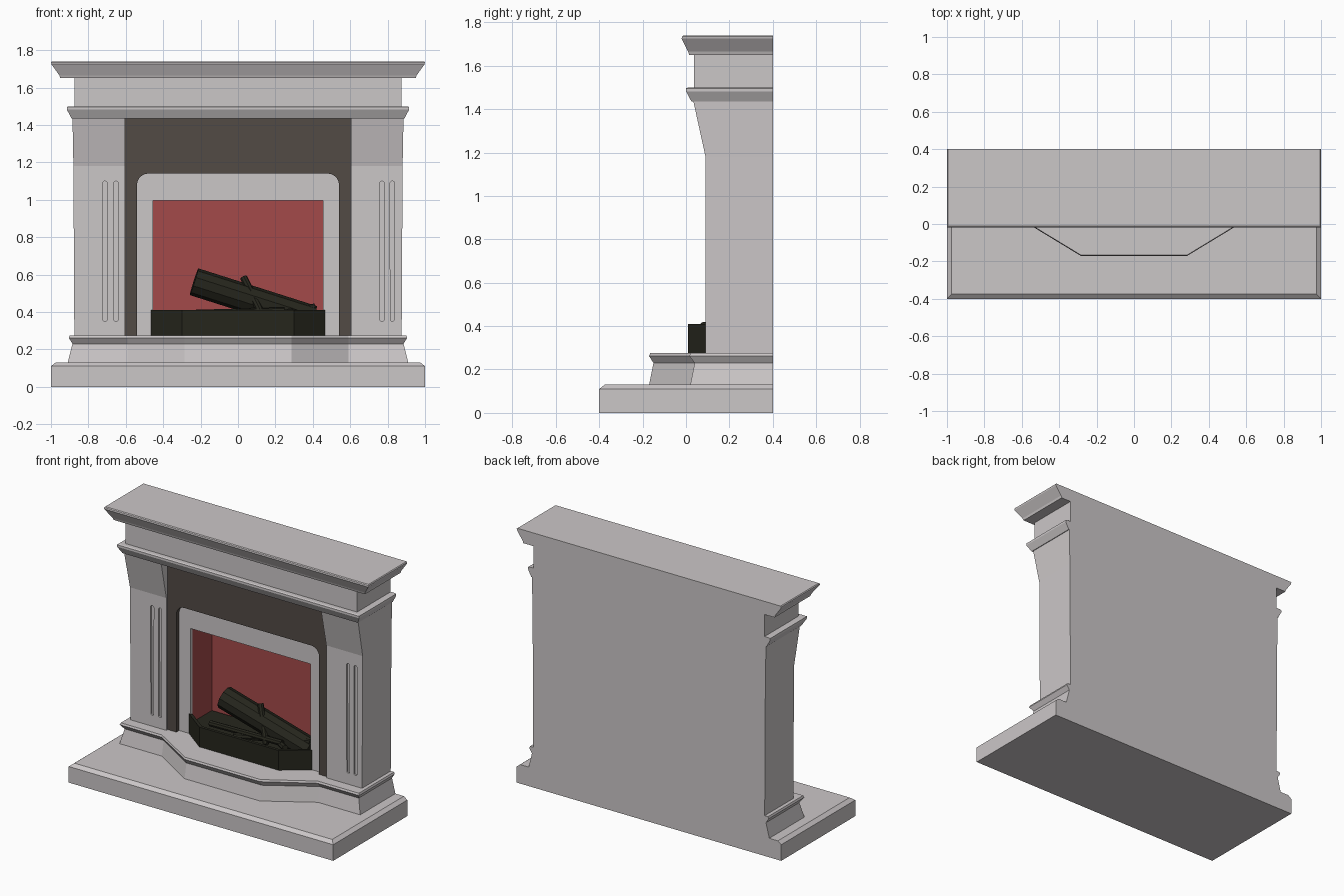
import bpy, bmesh, math
from mathutils import Vector

if "Cube" in bpy.data.objects:
    bpy.data.objects.remove(bpy.data.objects["Cube"])


def material(name, rgb):
    m = bpy.data.materials.new(name)
    m.diffuse_color = (*rgb, 1)
    m.use_nodes = True
    m.node_tree.nodes["Principled BSDF"].inputs["Base Color"].default_value = m.diffuse_color
    return m


STONE = material("pale stone", (0.60, 0.57, 0.575))
BROWN = material("dark brown slate", (0.084, 0.069, 0.060))
RED = material("red brick", (0.37, 0.067, 0.067))
BLACK = material("charred black", (0.019, 0.019, 0.012))


def finish(name, bm, mat):
    bmesh.ops.recalc_face_normals(bm, faces=bm.faces)
    me = bpy.data.meshes.new(name)
    bm.to_mesh(me)
    bm.free()
    me.materials.append(mat)
    ob = bpy.data.objects.new(name, me)
    bpy.context.collection.objects.link(ob)
    return ob


def loft(name, rings, mat):
    """Skin a stack of equal-length rings of 3D points and cap the ends."""
    bm = bmesh.new()
    rows = [[bm.verts.new(p) for p in r] for r in rings]
    n = len(rows[0])
    for a, b in zip(rows, rows[1:]):
        for i in range(n):
            j = (i + 1) % n
            bm.faces.new((a[i], a[j], b[j], b[i]))
    bm.faces.new(rows[0][::-1])
    bm.faces.new(rows[-1])
    return finish(name, bm, mat)


def tiers(name, levels, mat=STONE, back=0.4):
    """Moulded block: levels of (z, half width, front y) against a flat back."""
    return loft(name, [[(-s, back, z), (-s, f, z), (s, f, z), (s, back, z)]
                       for z, s, f in levels], mat)


def upright(name, pts, y0, y1, mat):
    """Extrude an x-z outline from y0 to y1."""
    return loft(name, [[(x, y, z) for x, z in pts] for y in (y0, y1)], mat)


def rod(name, a, b, r, sides=12):
    a, b = Vector(a), Vector(b)
    bm = bmesh.new()
    bmesh.ops.create_cone(bm, cap_ends=True, segments=sides, radius1=r,
                          radius2=r, depth=(b - a).length)
    bm.transform((b - a).to_track_quat('Z', 'Y').to_matrix().to_4x4())
    bmesh.ops.translate(bm, verts=bm.verts, vec=(a + b) / 2)
    return finish(name, bm, BLACK)


# hearth slab with chamfered top edge
tiers("hearth_slab", [(0, 1, -0.4), (0.11, 1, -0.4), (0.13, 0.975, -0.375)])

# bowed plinth with projecting lip
plinth = []
for z, s, f, c in [(0.13, 0.91, 0.02, -0.17), (0.23, 0.885, 0.04, -0.15),
                   (0.262, 0.905, 0.015, -0.17), (0.275, 0.9, 0.02, -0.165)]:
    half = [(0.285, c), (0.59, f), (s, f), (s, 0.4)]
    plan = half + [(-x, y) for x, y in half[::-1]]
    plinth.append([(x, y, z) for x, y in plan])
loft("plinth", plinth, STONE)

# pillars flaring forward at the top, with two routed flutes each
for side, word, flutes in ((-1, "left", (0.652, 0.712)), (1, "right", (0.77, 0.825))):
    rings = []
    for z, outer, front in [(0.27, 0.875, 0.09), (1.18, 0.88, 0.09), (1.44, 0.885, 0.033)]:
        rings.append([(side * x, y, z) for x, y in
                      [(0.605, front), (outer, front), (outer, 0.4), (0.605, 0.4)]])
    pillar = loft(word + "_pillar", rings, STONE)
    for k, x in enumerate(flutes):
        r = 0.012
        arc = [(side * x + r * math.cos(t * math.pi / 6),
                (1.088 if t <= 6 else 0.362) + r * math.sin(t * math.pi / 6))
               for t in range(12)]
        cutter = upright(f"{word}_flute_cutter_{k}", arc, 0.05, 0.102, STONE)
        cutter.hide_render = True
        cutter.hide_viewport = True
        mod = pillar.modifiers.new("flute", 'BOOLEAN')
        mod.operation = 'DIFFERENCE'
        mod.solver = 'EXACT'
        mod.object = cutter

# mantel mouldings, frieze and shelf
tiers("lower_moulding", [(1.435, 0.89, 0.025), (1.482, 0.915, 0.0),
                         (1.496, 0.915, 0.0), (1.5, 0.905, 0.01)])
tiers("frieze", [(1.5, 0.875, 0.037), (1.655, 0.875, 0.037)])
tiers("mantel_shelf", [(1.65, 0.95, 0.015), (1.665, 0.955, 0.01),
                       (1.725, 0.998, -0.02), (1.735, 1.0, -0.018), (1.74, 0.995, -0.012)])

# flat back closing the space between the pillars
tiers("back_panel", [(0.27, 0.61, 0.385), (1.44, 0.61, 0.385)])


def arch(w, top, r, steps=6):
    """Open-bottomed outline with rounded upper corners, left to right."""
    right = [(w - r + r * math.cos(t * math.pi / 2 / steps),
              top - r + r * math.sin(t * math.pi / 2 / steps))
             for t in range(steps + 1)]
    right = [(w, 0.27)] + right
    return [(-x, z) for x, z in right] + right[::-1]


# brown surround with a rounded opening, then the pale inner frame behind it
outer = [(0.61, 0.27), (0.61, 1.44), (-0.61, 1.44), (-0.61, 0.27)]
upright("slate_surround", outer + arch(0.54, 1.14, 0.06), 0.105, 0.14, BROWN)
upright("inner_frame", [(0.56, 0.27), (0.56, 1.16), (-0.56, 1.16), (-0.56, 0.27),
                        (-0.455, 0.27), (-0.455, 0.995), (0.455, 0.995), (0.455, 0.27)],
        0.135, 0.16, STONE)

# red firebox lining, open at the front
lining = [(0.48, 0.27), (0.48, 1.02), (-0.48, 1.02), (-0.48, 0.27),
          (-0.455, 0.27), (-0.455, 0.995), (0.455, 0.995), (0.455, 0.27)]
upright("firebox_lining", lining, 0.16, 0.38, RED)
upright("firebox_back", [(-0.48, 0.27), (0.48, 0.27), (0.48, 1.02), (-0.48, 1.02)],
        0.37, 0.384, RED)

# canted log tray wall and ember bed
wall = [(-0.472, 0.14), (-0.3, 0.01), (0.3, 0.01), (0.472, 0.14),
        (0.44, 0.14), (0.293, 0.03), (-0.293, 0.03), (-0.44, 0.14)]
loft("tray_wall", [[(x, y, z) for x, y in wall] for z in (0.275, 0.41)], BLACK)
bed = [(-0.45, 0.14), (-0.295, 0.025), (0.295, 0.025), (0.45, 0.14), (0.45, 0.36), (-0.45, 0.36)]
loft("ember_bed", [[(x, y, z) for x, y in bed] for z in (0.275, 0.35)], BLACK)

# logs and sticks
rod("large_log", (-0.235, 0.19, 0.562), (0.40, 0.22, 0.36), 0.075, 10)
rod("leaning_stick", (0.03, 0.2, 0.585), (0.135, 0.11, 0.37), 0.02, 8)
rod("low_stick", (-0.1, 0.1, 0.37), (0.41, 0.2, 0.425), 0.02, 8)
rod("cross_stick", (-0.3, 0.13, 0.39), (0.25, 0.12, 0.405), 0.02, 8)
rod("short_stick", (0.05, 0.25, 0.38), (0.3, 0.08, 0.4), 0.02, 8)
